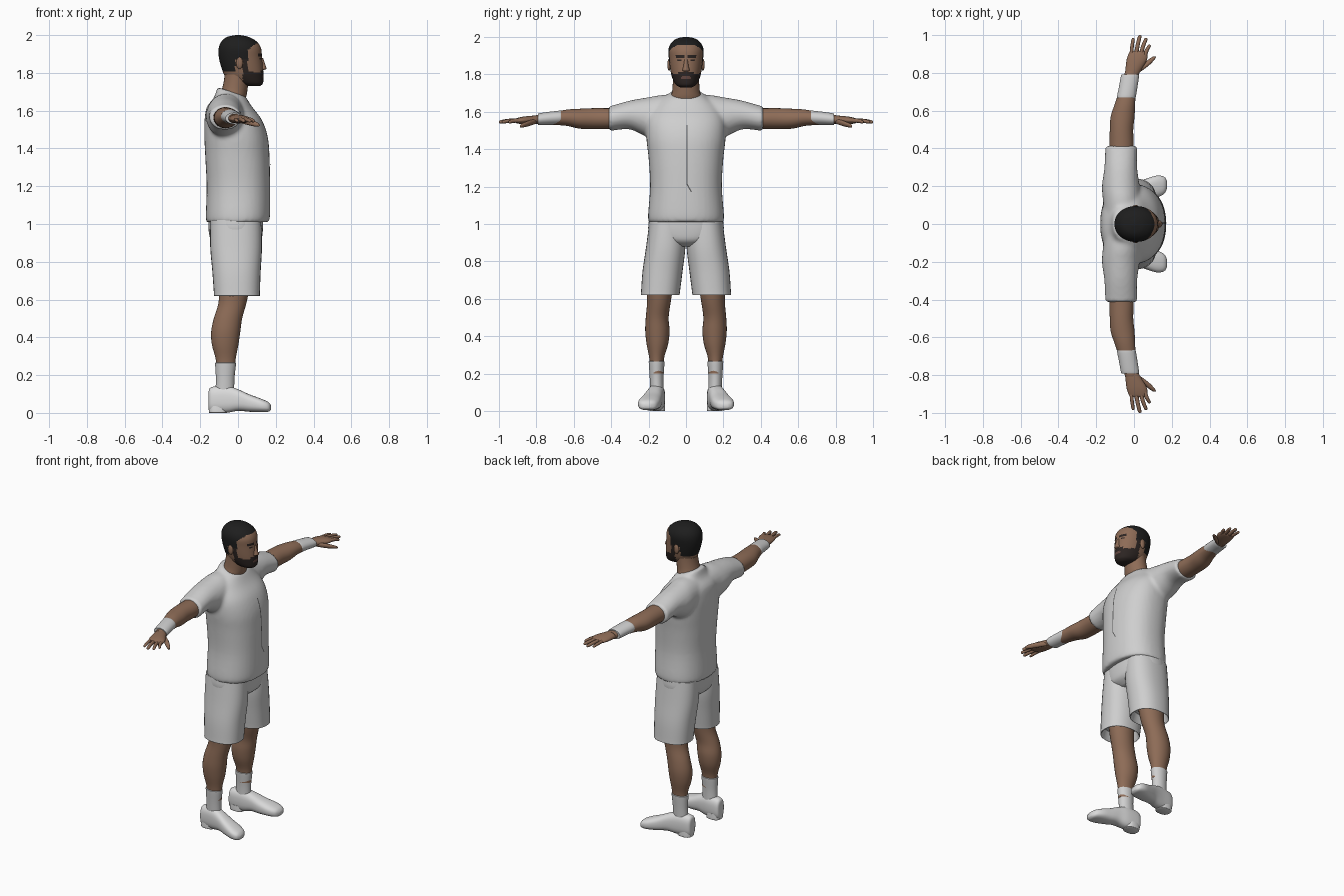
import bpy, bmesh, math
from mathutils import Vector

cube = bpy.data.objects.get("Cube")
if cube:
    bpy.data.objects.remove(cube)


def material(name, r, g, b):
    m = bpy.data.materials.new(name)
    m.use_nodes = True
    m.diffuse_color = (r, g, b, 1)
    bsdf = m.node_tree.nodes["Principled BSDF"]
    bsdf.inputs["Base Color"].default_value = (r, g, b, 1)
    bsdf.inputs["Roughness"].default_value = 0.8
    return m


CLOTH = material("white_cloth", .62, .62, .62)
SHOE = material("white_leather", .7, .7, .7)
SKIN = material("brown_skin", .27, .15, .095)
HAIR = material("black_hair", .013, .013, .013)
BEARD = material("dark_beard", .025, .018, .016)
LIP = material("lip_brown", .12, .06, .05)
CORD = material("grey_cord", .12, .12, .12)


def finish(bm, name, mats, angle=50):
    bmesh.ops.recalc_face_normals(bm, faces=bm.faces)
    me = bpy.data.meshes.new(name)
    bm.to_mesh(me)
    bm.free()
    for m in mats:
        me.materials.append(m)
    me.shade_smooth()
    me.set_sharp_from_angle(angle=math.radians(angle))
    ob = bpy.data.objects.new(name, me)
    bpy.context.scene.collection.objects.link(ob)
    return ob


def spline(a, b, c, d, t):
    return b + t * ((c - a) + t * (2 * a - 5 * b + 4 * c - d + t * (3 * (b - c) + d - a))) / 2


def loft_mesh(bm, axis, rings, side=1, segs=28, steps=4, power=2):
    """Skin smooth rounded sections (position, centre u, v, radius u, v, slope)."""
    rings = [tuple(r) + (0,) * (6 - len(r)) for r in rings]
    rows, last = [], len(rings) - 1
    for i in range(last):
        near = [rings[min(max(k, 0), last)] for k in range(i - 1, i + 3)]
        rows += [[spline(*q, s / steps) for q in zip(*near)] for s in range(steps)]
    rows.append(rings[-1])
    loops = []
    for p, cu, cv, ru, rv, slope in rows:
        loop = []
        for k in range(segs):
            a = math.tau * k / segs
            c, s = math.cos(a), math.sin(a)
            u = cu + ru * math.copysign(abs(c) ** (2 / power), c)
            v = cv + rv * math.copysign(abs(s) ** (2 / power), s)
            w = p + slope * c
            x, y, z = {"X": (w, u, v), "Y": (u, w, v), "Z": (u, v, w)}[axis]
            loop.append(bm.verts.new((x, y * side, z)))
        loops.append(loop)
    for lo, hi in zip(loops, loops[1:]):
        for k in range(segs):
            n = (k + 1) % segs
            bm.faces.new((lo[k], lo[n], hi[n], hi[k]))
    bm.faces.new(loops[0])
    bm.faces.new(loops[-1])


def loft(name, mat, axis, rings, **kw):
    bm = bmesh.new()
    loft_mesh(bm, axis, rings, **kw)
    return finish(bm, name, [mat])


def ellipsoid(name, mat, centre, radii):
    bm = bmesh.new()
    bmesh.ops.create_uvsphere(bm, u_segments=16, v_segments=10, radius=1)
    bmesh.ops.scale(bm, vec=radii, verts=bm.verts)
    bmesh.ops.translate(bm, vec=centre, verts=bm.verts)
    return finish(bm, name, [mat])


SIDES = (("left", 1), ("right", -1))

# Shirt: trunk and sleeves fused into one soft surface
bm = bmesh.new()
loft_mesh(bm, "Z", [
    (1.01, -.003, 0, .165, .2), (1.05, 0, 0, .17, .203), (1.2, .002, 0, .168, .192),
    (1.35, -.003, 0, .17, .2), (1.46, -.01, 0, .168, .212), (1.55, -.025, 0, .152, .21),
    (1.62, -.045, 0, .12, .18), (1.67, -.042, 0, .085, .125),
    (1.7, -.035, 0, .074, .085, -.025)], segs=40, power=2.3)
for _, s in SIDES:
    loft_mesh(bm, "Y", [
        (.05, -.06, 1.58, .1, .11), (.13, -.065, 1.575, .1, .115), (.2, -.07, 1.57, .1, .108),
        (.3, -.07, 1.583, .087, .077), (.4, -.068, 1.565, .085, .067),
        (.413, -.068, 1.565, .084, .066)], side=s)
shirt = finish(bm, "shirt", [CLOTH])
remesh = shirt.modifiers.new("fuse", "REMESH")
remesh.mode = "VOXEL"
remesh.voxel_size = .011
remesh.use_smooth_shade = True
soften = shirt.modifiers.new("soften", "SMOOTH")
soften.factor = .5
soften.iterations = 5

# Cord hanging on the chest, a thin strip wrapped to the shirt
bm = bmesh.new()
pairs = []
for i in range(41):
    t = i / 40
    y = .005 + .025 * max(0, t - .88) / .12
    z = 1.53 - .36 * t
    pairs.append([bm.verts.new((.2, y + d, z)) for d in (-.0035, .0035)])
for a, b in zip(pairs, pairs[1:]):
    bm.faces.new((a[0], a[1], b[1], b[0]))
cord = finish(bm, "chest_cord", [CORD])
wrap = cord.modifiers.new("wrap", "SHRINKWRAP")
wrap.target = shirt
wrap.wrap_method = "PROJECT"
wrap.use_project_x = True
wrap.use_negative_direction = True
wrap.use_positive_direction = False
wrap.offset = .003

# Shorts: hip section and two legs with turned-in hems
loft("shorts_hips", CLOTH, "Z", [
    (.88, -.01, 0, .09, .06), (.91, -.01, 0, .13, .16), (.96, -.012, 0, .143, .2),
    (1.03, -.012, 0, .145, .197)], segs=40, power=2.3)
for label, s in SIDES:
    loft(label + "_shorts_leg", CLOTH, "Z", [
        (.68, -.01, .138, .1, .088), (.63, -.008, .138, .112, .096), (.62, -.006, .138, .121, .103),
        (.64, -.006, .136, .122, .104), (.75, -.008, .125, .128, .107),
        (.88, -.01, .108, .137, .105), (1.02, -.012, .1, .135, .095)], side=s, segs=32, power=2.3)

# Neck
loft("neck", SKIN, "Z", [
    (1.6, -.045, 0, .06, .085), (1.67, -.03, 0, .072, .084), (1.71, -.018, 0, .068, .074),
    (1.77, -.008, 0, .065, .07), (1.83, 0, 0, .07, .07)])

# Head, coloured by region
bm = bmesh.new()
loft_mesh(bm, "Z", [
    (1.73, .085, 0, .03, .03), (1.745, .062, 0, .07, .055), (1.78, .035, 0, .1, .073),
    (1.82, .024, 0, .109, .083), (1.88, .013, 0, .114, .091), (1.93, .01, 0, .112, .094),
    (1.965, .006, 0, .094, .081), (1.99, 0, 0, .058, .052), (2, 0, 0, .012, .012)],
    segs=72, steps=7, power=2.1)


def head_colour(p):
    x, y, z = p.x, abs(p.y), p.z
    hairline = .052 + max(0, z - 1.92) * 1.2
    if z > 1.957 or (z > 1.87 and x < hairline) or (x < -.015 and z > 1.805):
        return 1
    if .025 < x < .052 and z > 1.79:
        return 2
    if x > .1 and .012 < y < .052 and 1.891 < z < 1.903:
        return 2
    if x > .1 and .022 < y < .044 and 1.868 < z < 1.878:
        return 2
    if x > .1 and y < .024 and 1.777 < z < 1.791:
        return 3
    if x > .1 and y < .04 and 1.799 < z < 1.813:
        return 2
    return 2 if x > .025 and z < 1.8 + max(0, .1 - x) * .25 else 0


for f in bm.faces:
    f.material_index = head_colour(f.calc_center_median())
finish(bm, "head", [SKIN, HAIR, BEARD, LIP])

# Nose and ears
loft("nose", SKIN, "Z", [
    (1.815, .125, 0, .012, .012), (1.822, .13, 0, .02, .02), (1.84, .126, 0, .02, .015),
    (1.88, .118, 0, .014, .01)], segs=16)
for label, s in SIDES:
    ellipsoid(label + "_ear", SKIN, Vector((.008, s * .09, 1.852)), (.018, .01, .032))

# Arms, wristbands and hands: finger rows are root x, tip x, tip y, radius
FINGERS = {"index": (.055, .08, .95, .011), "middle": (.032, .062, .985, .011),
           "ring": (.008, .03, 1, .011), "little": (-.016, -.005, .985, .0095)}
for label, s in SIDES:
    loft(label + "_arm", SKIN, "Y", [
        (.36, -.068, 1.563, .064, .056), (.42, -.066, 1.563, .064, .056),
        (.5, -.066, 1.563, .062, .056), (.57, -.06, 1.563, .063, .053),
        (.64, -.047, 1.568, .053, .043), (.74, -.027, 1.562, .04, .03),
        (.81, -.013, 1.557, .033, .023)], side=s)
    loft(label + "_wristband", CLOTH, "Y", [
        (.668, -.041, 1.569, .047, .033), (.674, -.04, 1.569, .05, .037),
        (.73, -.03, 1.565, .049, .035), (.785, -.021, 1.56, .048, .032),
        (.791, -.02, 1.56, .044, .028)], side=s)
    loft(label + "_palm", SKIN, "Y", [
        (.78, -.015, 1.558, .034, .022), (.82, -.002, 1.556, .043, .023),
        (.87, .015, 1.554, .054, .02), (.905, .021, 1.552, .048, .014),
        (.915, .021, 1.552, .04, .008)], side=s)
    for finger, (root, tip, end, r) in FINGERS.items():
        mid = (root + tip) / 2
        loft(f"{label}_{finger}_finger", SKIN, "Y", [
            (.88, root, 1.553, r, r), ((.89 + end) / 2, mid, 1.552, r, r),
            (end - .008, tip, 1.546, r * .85, r * .8), (end, tip, 1.545, r * .3, r * .3)],
            side=s, segs=12)
    loft(label + "_thumb", SKIN, "Y", [
        (.8, .012, 1.55, .014, .014), (.84, .06, 1.538, .02, .015),
        (.872, .094, 1.528, .016, .012), (.888, .11, 1.523, .007, .006)], side=s, segs=14)

# Legs, socks and shoes
for label, s in SIDES:
    loft(label + "_leg", SKIN, "Z", [
        (.2, -.066, .156, .05, .037), (.28, -.065, .157, .052, .039),
        (.36, -.068, .153, .07, .058), (.43, -.065, .153, .077, .065),
        (.5, -.053, .154, .075, .061), (.58, -.03, .145, .074, .063),
        (.66, -.02, .14, .08, .07), (.8, -.015, .13, .09, .08)], side=s)
    loft(label + "_sock", CLOTH, "Z", [
        (.1, -.07, .155, .05, .036), (.18, -.068, .157, .049, .037),
        (.255, -.066, .157, .055, .042), (.265, -.066, .157, .054, .041),
        (.267, -.066, .157, .045, .034)], side=s)
    loft(label + "_shoe", SHOE, "X", [
        (-.156, .15, .065, .018, .045), (-.142, .151, .07, .038, .066),
        (-.06, .158, .072, .045, .071), (0, .17, .068, .047, .057),
        (.06, .184, .052, .054, .046), (.12, .198, .04, .058, .036),
        (.16, .205, .032, .045, .026), (.175, .208, .028, .018, .012)],
        side=s, segs=32, power=2.6)
    # Heel block under the shoe
    loft(label + "_shoe_heel", SHOE, "Z", [
        (0, -.105, .152, .046, .038), (.006, -.105, .152, .049, .041),
        (.04, -.105, .152, .047, .04)], side=s, power=2.6)
